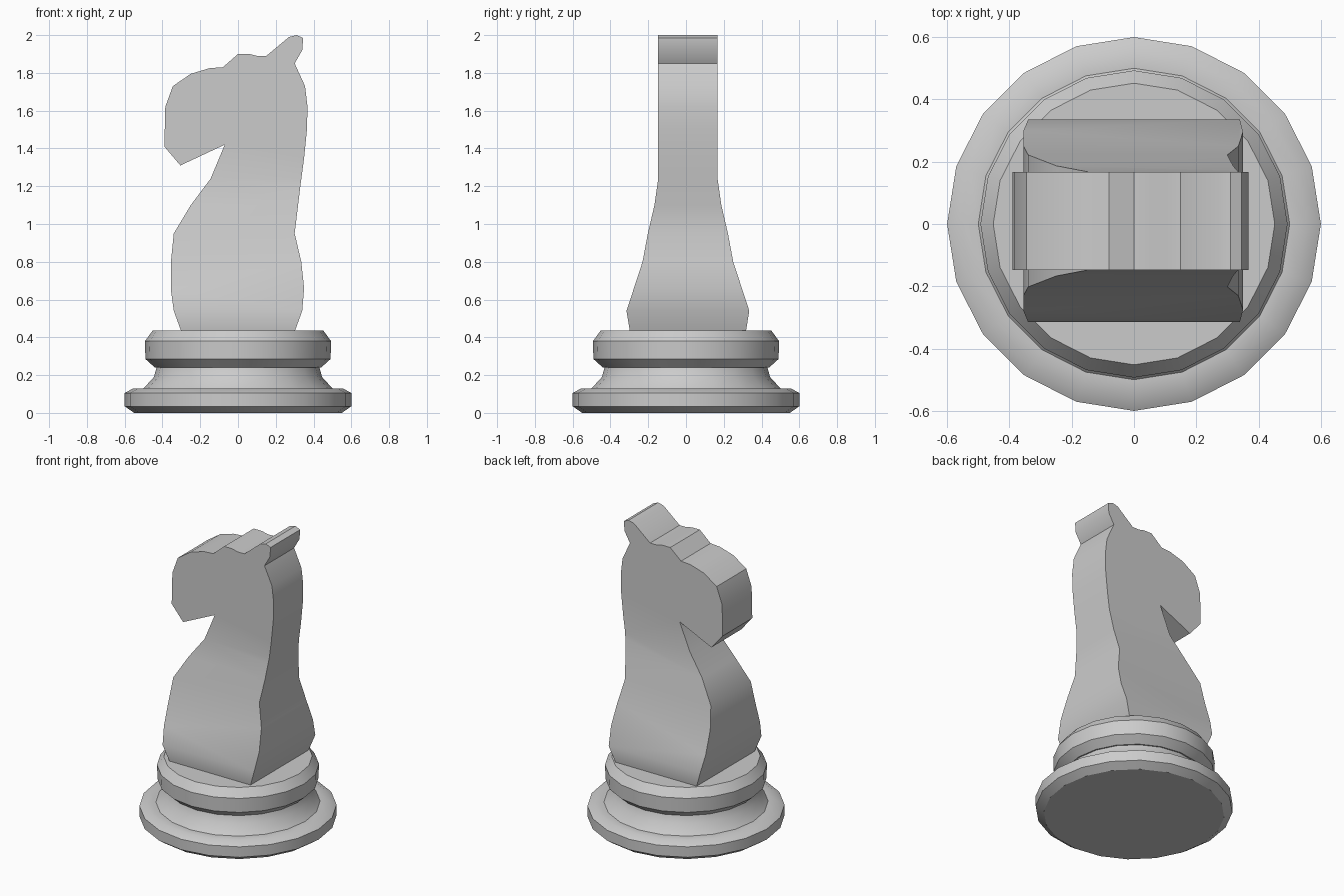
import bpy, bmesh, math

if "Cube" in bpy.data.objects:
    bpy.data.objects.remove(bpy.data.objects["Cube"])


def make_object(name, bm):
    bmesh.ops.recalc_face_normals(bm, faces=bm.faces)
    mesh = bpy.data.meshes.new(name)
    bm.to_mesh(mesh)
    bm.free()
    ob = bpy.data.objects.new(name, mesh)
    bpy.context.collection.objects.link(ob)
    return ob


def smooth(ob, angle=30):
    bpy.ops.object.select_all(action='DESELECT')
    ob.select_set(True)
    bpy.context.view_layer.objects.active = ob
    bpy.ops.object.shade_smooth_by_angle(angle=math.radians(angle))


def lathe(name, profile, sides=20):
    """Spin an (r, z) profile around z and cap both ends."""
    bm = bmesh.new()
    rings = [[bm.verts.new((r * math.cos(2 * math.pi * i / sides),
                            r * math.sin(2 * math.pi * i / sides), z))
              for i in range(sides)] for r, z in profile]
    for a, b in zip(rings, rings[1:]):
        for i in range(sides):
            j = (i + 1) % sides
            bm.faces.new((a[i], a[j], b[j], b[i]))
    bm.faces.new(rings[0])
    bm.faces.new(rings[-1])
    ob = make_object(name, bm)
    smooth(ob)
    return ob


def prism(name, points, vector):
    """Extrude a closed outline of 3D points along a vector."""
    bm = bmesh.new()
    face = bm.faces.new([bm.verts.new(p) for p in points])
    ext = bmesh.ops.extrude_face_region(bm, geom=[face], use_keep_orig=True)
    verts = [g for g in ext['geom'] if isinstance(g, bmesh.types.BMVert)]
    bmesh.ops.translate(bm, verts=verts, vec=vector)
    return make_object(name, bm)


# Turned base: wide foot with concave neck, then the upper collar
lathe("foot", [(0.55, 0), (0.6, 0.035), (0.6, 0.105), (0.555, 0.13),
               (0.5, 0.13), (0.445, 0.19), (0.43, 0.245)])
lathe("collar", [(0.44, 0.24), (0.49, 0.285), (0.493, 0.38), (0.452, 0.435)])

# Horse head and neck: side silhouette (x, z)
silhouette = [(-.30, .43), (-.34, .54), (-.355, .65), (-.355, .80), (-.34, .95),
              (-.25, 1.10), (-.145, 1.24), (-.07, 1.42), (-.305, 1.31), (-.39, 1.41),
              (-.385, 1.62), (-.345, 1.73), (-.25, 1.795), (-.15, 1.825), (-.08, 1.83),
              (0, 1.90), (.06, 1.90), (.10, 1.89), (.15, 1.89), (.27, 1.99),
              (.31, 2.0), (.345, 1.985), (.34, 1.92), (.30, 1.85), (.355, 1.73),
              (.368, 1.62), (.365, 1.50), (.35, 1.35), (.33, 1.2), (.30, .95),
              (.335, .80), (.35, .66), (.34, .54), (.30, .43)]
horse = prism("horse", [(x, -0.6, z) for x, z in silhouette], (0, 1.2, 0))

# Thickness outline (half width, z), trimmed against the silhouette
widths = [(.304, .40), (.307, .43), (.325, .54), (.24, .80), (.212, .95),
          (.177, 1.10), (.157, 1.24), (.157, 2.2)]
outline = [(w, z) for w, z in widths] + [(-w, z) for w, z in reversed(widths)]
cutter = prism("thickness_cutter", [(-0.7, y + 0.01, z) for y, z in outline], (1.4, 0, 0))
cutter.hide_render = True

mod = horse.modifiers.new("thickness", 'BOOLEAN')
mod.operation = 'INTERSECT'
mod.solver = 'EXACT'
mod.object = cutter
bpy.ops.object.select_all(action='DESELECT')
horse.select_set(True)
bpy.context.view_layer.objects.active = horse
bpy.ops.object.modifier_apply(modifier=mod.name)
bpy.data.objects.remove(cutter)
smooth(horse)
